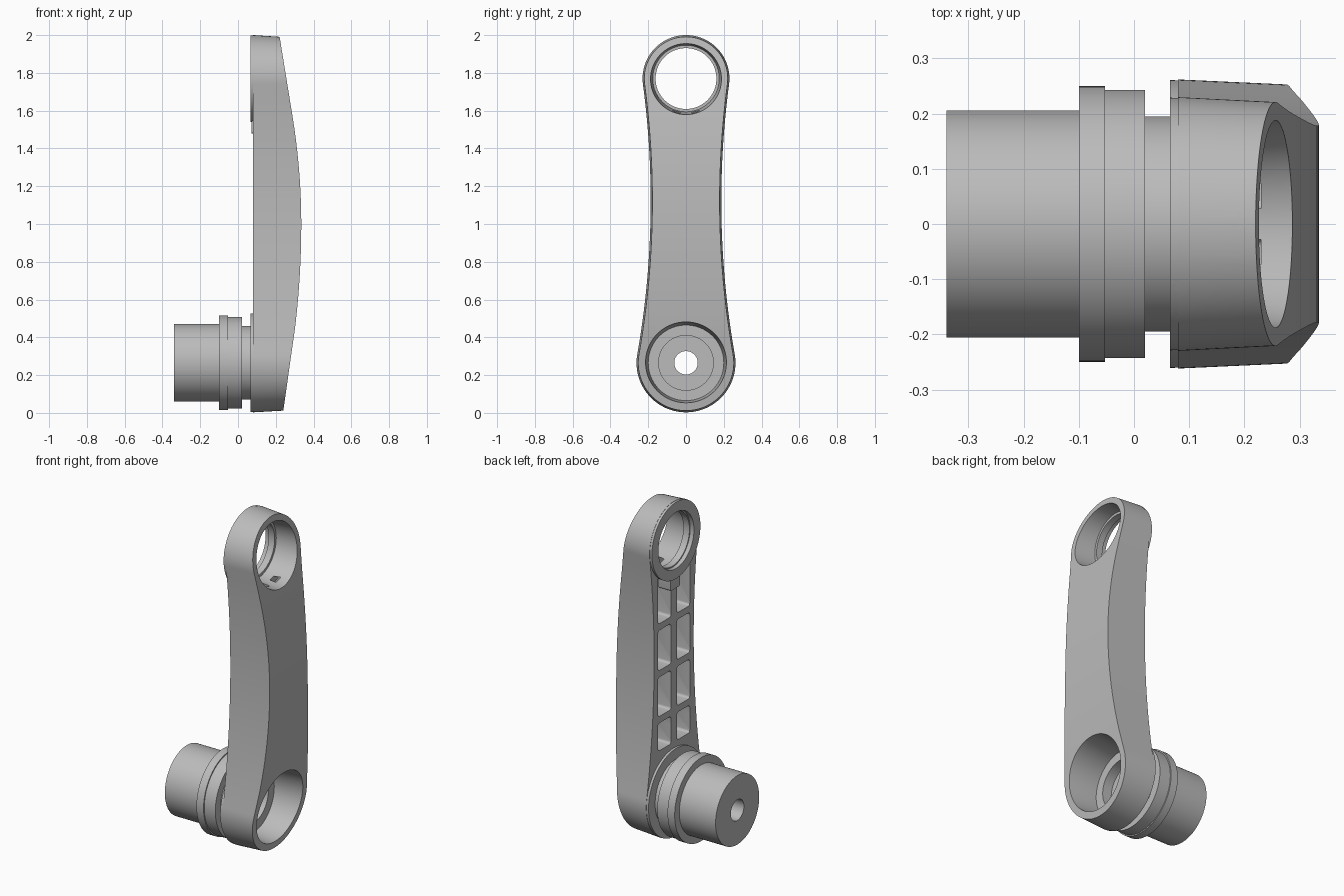
import bpy, bmesh, math

if "Cube" in bpy.data.objects:
    bpy.data.objects.remove(bpy.data.objects["Cube"])

ZB, RB = 0.265, 0.262      # lower eye centre height and radius
ZT, RT = 1.77, 0.23        # upper eye
ZW, RW, WAIST = 1.122, 4.67, 0.187   # concave flank arc
BACK = 0.08

mat = bpy.data.materials.new("machined_grey")
mat.diffuse_color = (0.5, 0.5, 0.5, 1)
mat.use_nodes = True
mat.node_tree.nodes["Principled BSDF"].inputs["Base Color"].default_value = mat.diffuse_color


def make(name, bm):
    bmesh.ops.remove_doubles(bm, verts=bm.verts, dist=1e-5)
    bmesh.ops.recalc_face_normals(bm, faces=bm.faces)
    me = bpy.data.meshes.new(name)
    bm.to_mesh(me)
    bm.free()
    me.materials.append(mat)
    ob = bpy.data.objects.new(name, me)
    bpy.context.collection.objects.link(ob)
    return ob


def lathe(name, profile, zc, closed=False, n=96):
    """Revolve (x, radius) points about the x axis at height zc."""
    bm = bmesh.new()
    rings = []
    for x, r in profile:
        rings.append([bm.verts.new((x, r * math.cos(2 * math.pi * i / n),
                                    zc + r * math.sin(2 * math.pi * i / n))) for i in range(n)])
    pairs = list(zip(rings, rings[1:]))
    if closed:
        pairs.append((rings[-1], rings[0]))
    else:
        bm.faces.new(rings[0])
        bm.faces.new(rings[-1])
    for a, b in pairs:
        for i in range(n):
            j = (i + 1) % n
            bm.faces.new((a[i], a[j], b[j], b[i]))
    return make(name, bm)


def block(name, x0, x1, y0, y1, z0, z1, rad):
    """Box with its edges along x rounded."""
    bm = bmesh.new()
    bmesh.ops.create_cube(bm, size=1)
    for v in bm.verts:
        v.co = ((x0 + x1) / 2 + v.co.x * (x1 - x0), (y0 + y1) / 2 + v.co.y * (y1 - y0),
                (z0 + z1) / 2 + v.co.z * (z1 - z0))
    edges = [e for e in bm.edges if abs(e.verts[0].co.x - e.verts[1].co.x) > 1e-4]
    bmesh.ops.bevel(bm, geom=edges, offset=rad, segments=4, profile=0.5, affect='EDGES')
    return make(name, bm)


def boolean(ob, tool, op):
    m = ob.modifiers.new("bool", 'BOOLEAN')
    m.operation, m.object, m.solver = op, tool, 'EXACT'
    bpy.context.view_layer.objects.active = ob
    bpy.ops.object.modifier_apply(modifier=m.name)
    bpy.data.objects.remove(tool)


def smooth(ob):
    bpy.ops.object.select_all(action='DESELECT')
    ob.select_set(True)
    bpy.context.view_layer.objects.active = ob
    bpy.ops.object.shade_smooth_by_angle(angle=math.radians(25))


def half_outline(d):
    """Right half of the arm outline from top to bottom, shrunk by d."""
    pts = []
    yc = RW + WAIST
    at = math.atan2(ZW - ZT, yc)
    ab = math.atan2(ZW - ZB, yc)
    for i in range(33):
        a = math.pi / 2 + (at - math.pi / 2) * i / 32
        pts.append(((RT - d) * math.cos(a), ZT + (RT - d) * math.sin(a)))
    for i in range(1, 32):
        a = at + (ab - at) * i / 32
        pts.append((yc - (RW + d) * math.cos(a), ZW - (RW + d) * math.sin(a)))
    for i in range(33):
        a = ab + (-math.pi / 2 - ab) * i / 32
        pts.append(((RB - d) * math.cos(a), ZB + (RB - d) * math.sin(a)))
    pts[0], pts[-1] = (0, pts[0][1]), (0, pts[-1][1])
    return pts


def front_x(z):
    """Bowed outer face: straight at both ends, arched between."""
    if z < 0.45:
        return 0.302 - 0.142 * (0.45 - z)
    if z < 1.0:
        return 0.335 - 0.109 * (1.0 - z) ** 2
    if z < 1.58:
        return 0.335 - 0.143 * (z - 1.0) ** 2
    return 0.287 - 0.162 * (z - 1.58)


# arm body
bm = bmesh.new()
back = [(BACK, y, z) for y, z in half_outline(0)]
front = [(front_x(z), y, z) for y, z in half_outline(0.009)]
bl, br, fl, fr = ([bm.verts.new((x, s * y, z)) for x, y, z in ring]
                  for ring, s in ((back, -1), (back, 1), (front, -1), (front, 1)))
for a, b in ((bl, br), (br, fr), (fr, fl), (fl, bl)):
    for i in range(len(a) - 1):
        bm.faces.new((a[i], b[i], b[i + 1], a[i + 1]))
arm = make("crank_arm", bm)

# lightening pockets between ribs on the back
rows = [(1.32, 1.60), (1.04, 1.28), (0.765, 1.00), (0.56, 0.725)]
for s in (-1, 1):
    for z0, z1 in rows:
        y0, y1 = sorted((s * 0.028, s * 0.15))
        boolean(arm, block("pocket", 0, 0.23, y0, y1, z0, z1, 0.015), 'DIFFERENCE')

# raised eyes and the small tab under the upper one
boolean(arm, lathe("upper_boss", [(0.065, RT - 0.001), (0.19, RT - 0.007)], ZT), 'UNION')
boolean(arm, lathe("lower_boss", [(0.065, RB - 0.001), (0.19, RB - 0.007)], ZB), 'UNION')
boolean(arm, block("tab", 0.072, 0.15, -0.045, 0.045, 1.48, 1.6, 0.01), 'UNION')

# stepped bores
boolean(arm, lathe("upper_bore", [(-0.1, 0.168), (0.09, 0.168), (0.09, 0.161), (0.13, 0.161),
                                  (0.13, 0.176), (0.45, 0.206)], ZT), 'DIFFERENCE')
boolean(arm, lathe("lower_bore", [(-0.1, 0.2), (0.1, 0.2), (0.45, 0.228)], ZB), 'DIFFERENCE')
smooth(arm)

# stepped hollow spindle
spindle = lathe("spindle", [
    (0.10, 0.21), (0.10, 0.145), (0.04, 0.145), (0.04, 0.062), (-0.34, 0.062), (-0.34, 0.206),
    (-0.10, 0.206), (-0.10, 0.25), (-0.053, 0.25), (-0.053, 0.243), (0.02, 0.243),
    (0.02, 0.195), (0.068, 0.195), (0.068, 0.21)], ZB, closed=True)
smooth(spindle)
